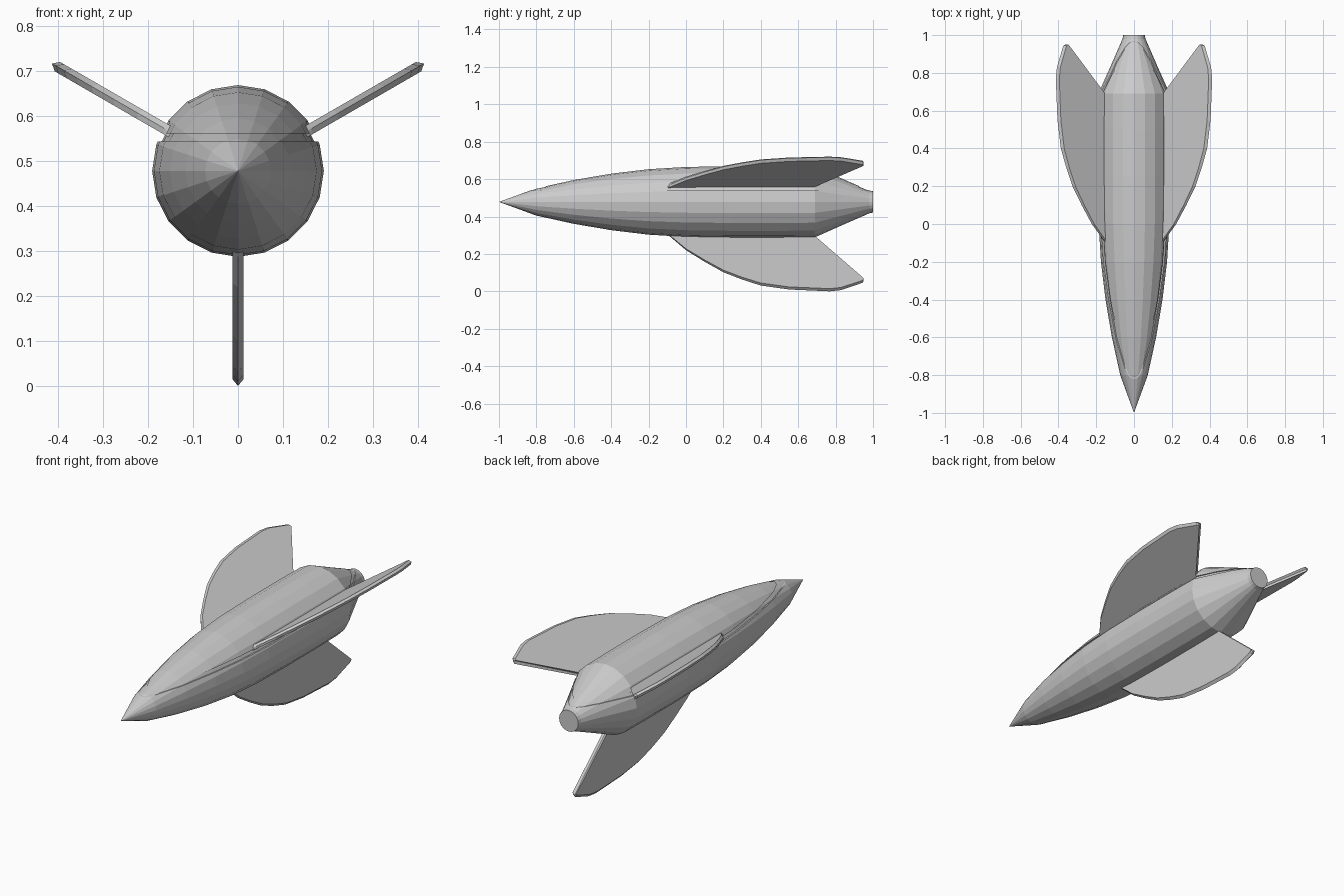
import bpy, bmesh, math
from mathutils import Matrix, Vector

if "Cube" in bpy.data.objects:
    bpy.data.objects.remove(bpy.data.objects["Cube"])

AXIS_Z = 0.478          # height of the hull axis
SIDES = 20

# Hull profile: (y, radius)
HULL = [(-1, 0), (-0.8, 0.073), (-0.6, 0.117), (-0.4, 0.151), (-0.2, 0.175),
        (0, 0.187), (0.25, 0.191), (0.5, 0.191), (0.69, 0.189),
        (0.84, 0.122), (0.98, 0.061), (1, 0.057)]

# Fin outline: (y, distance from the axis), root buried in the hull
FIN = [(-0.15, 0.13), (-0.08, 0.19), (0.0, 0.258), (0.1, 0.32), (0.2, 0.376),
       (0.3, 0.415), (0.4, 0.447), (0.55, 0.468), (0.77, 0.478), (0.83, 0.471),
       (0.945, 0.432), (0.95, 0.42), (0.69, 0.188), (0.6, 0.11)]


def finish(bm, name):
    bmesh.ops.remove_doubles(bm, verts=bm.verts, dist=1e-5)
    bmesh.ops.recalc_face_normals(bm, faces=bm.faces)
    mesh = bpy.data.meshes.new(name)
    bm.to_mesh(mesh)
    bm.free()
    obj = bpy.data.objects.new(name, mesh)
    bpy.context.collection.objects.link(obj)
    return obj


def hull(name, scale=1.0, cut_z=None, keep_above=False):
    """Turned hull, optionally cut level at cut_z and capped."""
    bm = bmesh.new()
    rings = []
    for y, r in HULL:
        rings.append([bm.verts.new((r * scale * math.cos(a), y, AXIS_Z + r * scale * math.sin(a)))
                      for a in (2 * math.pi * i / SIDES for i in range(SIDES))])
    for a, b in zip(rings, rings[1:]):
        for i in range(SIDES):
            j = (i + 1) % SIDES
            bm.faces.new((a[i], a[j], b[j], b[i]))
    bm.faces.new(rings[-1])
    bmesh.ops.remove_doubles(bm, verts=bm.verts, dist=1e-5)
    if cut_z is not None:
        geom = bm.verts[:] + bm.edges[:] + bm.faces[:]
        cut = bmesh.ops.bisect_plane(bm, geom=geom, plane_co=(0, 0, cut_z), plane_no=(0, 0, 1),
                                     clear_inner=keep_above, clear_outer=not keep_above)
        edges = [e for e in cut["geom_cut"] if isinstance(e, bmesh.types.BMEdge)]
        bmesh.ops.holes_fill(bm, edges=edges, sides=0)
    return finish(bm, name)


def fin(name, degrees):
    """Thin fin with a sharpened outer edge, turned around the hull axis."""
    bm = bmesh.new()
    turn = Matrix.Translation((0, 0, AXIS_Z)) @ Matrix.Rotation(math.radians(degrees), 4, 'Y')
    loops = [[bm.verts.new(turn @ Vector((x, y, -r * k))) for y, r in FIN]
             for x, k in ((-0.012, 0.97), (0, 1), (0.012, 0.97))]
    n = len(FIN)
    for a, b in zip(loops, loops[1:]):
        for i in range(n):
            j = (i + 1) % n
            bm.faces.new((a[i], a[j], b[j], b[i]))
    bm.faces.new(loops[0])
    bm.faces.new(loops[-1])
    return finish(bm, name)


# Hull in two shells with a shallow seam between them
hull("lower_hull", cut_z=0.543)
hull("upper_hull", cut_z=0.561, keep_above=True)
hull("hull_core", scale=0.96)

# Three fins spaced evenly
for label, angle in (("bottom_fin", 0), ("left_fin", 120), ("right_fin", 240)):
    fin(label, angle)
